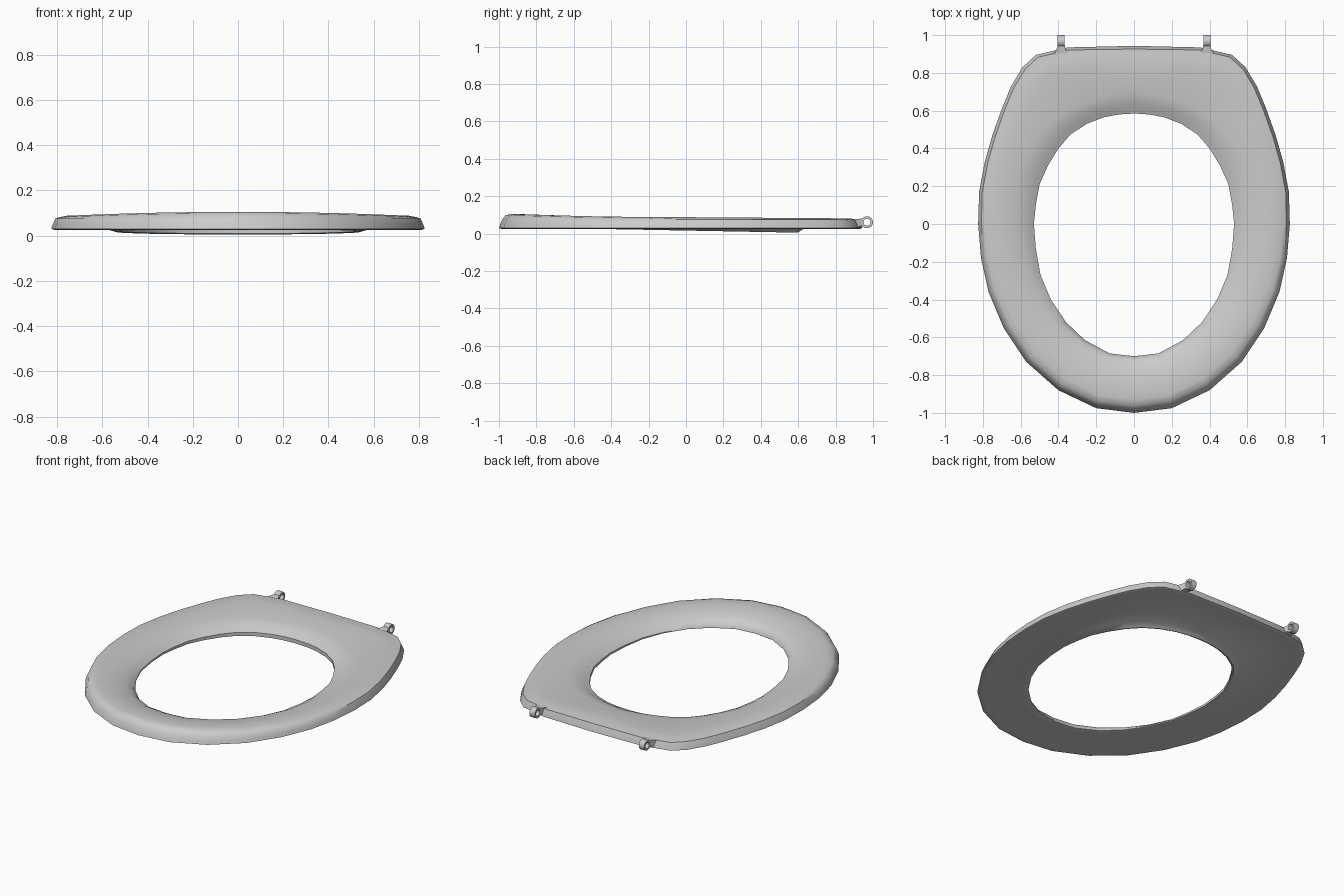
import bpy, bmesh, math
from mathutils import Vector

if "Cube" in bpy.data.objects:
    bpy.data.objects.remove(bpy.data.objects["Cube"])

# Half outlines, front centre to back centre
OUTER = [(0, -1), (.20, -.975), (.40, -.88), (.57, -.73), (.69, -.55), (.77, -.36),
         (.81, -.18), (.825, 0), (.82, .17), (.79, .33), (.75, .47), (.70, .61),
         (.65, .73), (.59, .83), (.52, .895), (.35, .935), (0, .943)]
INNER = [(0, -.70), (.13, -.685), (.26, -.615), (.36, -.52), (.44, -.40), (.495, -.27),
         (.52, -.13), (.53, 0), (.52, .10), (.50, .21), (.455, .31), (.40, .40),
         (.335, .475), (.25, .53), (.16, .565), (.08, .58), (0, .585)]


def finish(obj, angle):
    bpy.ops.object.select_all(action='DESELECT')
    obj.select_set(True)
    bpy.context.view_layer.objects.active = obj
    bpy.ops.object.shade_smooth_by_angle(angle=math.radians(angle))


def add_object(name, bm, angle):
    bmesh.ops.recalc_face_normals(bm, faces=bm.faces[:])
    me = bpy.data.meshes.new(name)
    bm.to_mesh(me)
    bm.free()
    obj = bpy.data.objects.new(name, me)
    bpy.context.collection.objects.link(obj)
    finish(obj, angle)
    return obj


def mirror(obj):
    m = obj.modifiers.new("mirror", 'MIRROR')
    m.use_clip = True
    m.merge_threshold = 0.0005


def section(o, i):
    """Closed rounded section between an outer and an inner outline point."""
    o, i = Vector(o), Vector(i)
    w = (i - o).length
    u = (i - o) / w
    y = o.y
    top = .088 - .007 * y if y > 0 else .088 + .017 * y * y
    lip = .025 - .02 * min(1, max(0, (i.y + .45) / 1.05))
    prof = [(0, .030), (.006, .050), (.017, .075), (.036, top - .006), (.07, top),
            (.13, top - .001), (w - .12, top - .008), (w - .06, top - .021),
            (w - .022, top - .040), (w, .034), (w, lip + .004), (w - .012, lip),
            (w - .045, .027), (.035, .027), (.012, .026)]
    return [((o + u * d).x, (o + u * d).y, z) for d, z in prof]


# Seat ring
bm = bmesh.new()
rings = [[bm.verts.new(p) for p in section(o, i)] for o, i in zip(OUTER, INNER)]
for a, b in zip(rings, rings[1:]):
    for k in range(len(a)):
        n = (k + 1) % len(a)
        bm.faces.new((a[k], a[n], b[n], b[k]))
mirror(add_object("seat", bm, 45))

# Hinge eyelets: hollow rings along x
bm = bmesh.new()
N, CY, CZ = 20, .968, .061
loops = []
for r, x in ((.032, .367), (.032, .405), (.019, .405), (.019, .367)):
    loops.append([bm.verts.new((x, CY + r * math.cos(2 * math.pi * k / N),
                                CZ + r * math.sin(2 * math.pi * k / N))) for k in range(N)])
for j in range(4):
    a, b = loops[j], loops[(j + 1) % 4]
    for k in range(N):
        n = (k + 1) % N
        bm.faces.new((a[k], a[n], b[n], b[k]))
mirror(add_object("hinge_eyelets", bm, 40))

# Hinge necks: flared links from the seat to the eyelets
bm = bmesh.new()
necks = []
for y, hw, z0, z1 in ((.905, .036, .034, .076), (.922, .025, .036, .079), (.946, .019, .043, .081)):
    necks.append([bm.verts.new((.386 + s * hw, y, z))
                  for s, z in ((-1, z0), (1, z0), (1, z1), (-1, z1))])
for a, b in zip(necks, necks[1:]):
    for k in range(4):
        n = (k + 1) % 4
        bm.faces.new((a[k], a[n], b[n], b[k]))
bm.faces.new(necks[0])
bm.faces.new(necks[-1])
mirror(add_object("hinge_necks", bm, 40))
